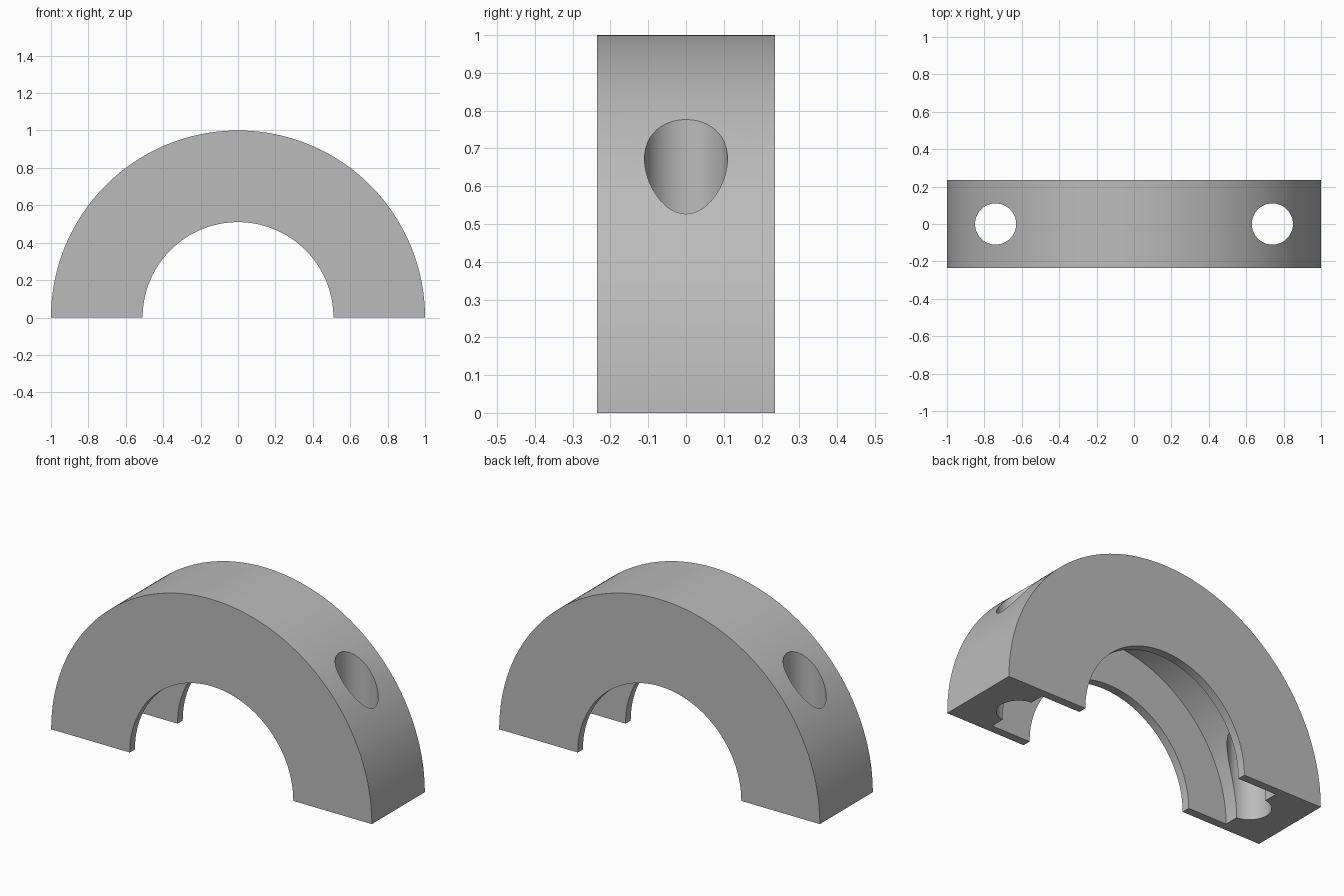
import bpy, bmesh
from math import pi, radians
from mathutils import Matrix, Vector

if "Cube" in bpy.data.objects:
    bpy.data.objects.remove(bpy.data.objects["Cube"], do_unlink=True)

OUTER, INNER, FLOOR = 1.0, 0.51, 0.75     # radii: outside, flange bore, groove floor
HALF, GROOVE = 0.236, 0.19                # half widths: body, groove
HOLE_X, HOLE_R = 0.74, 0.11
STEPS = 96

grey = bpy.data.materials.new("plain grey")
grey.use_nodes = True
colour = (0.5, 0.5, 0.5, 1)
grey.diffuse_color = colour
grey.node_tree.nodes["Principled BSDF"].inputs["Base Color"].default_value = colour


def finish(bm, name):
    bmesh.ops.recalc_face_normals(bm, faces=bm.faces)
    mesh = bpy.data.meshes.new(name)
    bm.to_mesh(mesh)
    bm.free()
    mesh.materials.append(grey)
    obj = bpy.data.objects.new(name, mesh)
    bpy.context.collection.objects.link(obj)
    return obj


# Half collar: a channel section swept through a half turn
section = [(OUTER, -HALF), (OUTER, HALF), (INNER, HALF), (INNER, GROOVE),
           (FLOOR, GROOVE), (FLOOR, -GROOVE), (INNER, -GROOVE), (INNER, -HALF)]
bm = bmesh.new()
rings = []
for i in range(STEPS + 1):
    turn = Matrix.Rotation(-pi * i / STEPS, 3, 'Y')
    rings.append([bm.verts.new(turn @ Vector((r, y, 0))) for r, y in section])
for a, b in zip(rings, rings[1:]):
    for k in range(len(section)):
        n = (k + 1) % len(section)
        bm.faces.new((a[k], a[n], b[n], b[k]))
bm.faces.new(rings[0])
bm.faces.new(rings[-1])
collar = finish(bm, "half_collar")

# Vertical bolt holes, one through each leg
bm = bmesh.new()
for side in (-1, 1):
    bmesh.ops.create_cone(bm, cap_ends=True, segments=48, radius1=HOLE_R, radius2=HOLE_R,
                          depth=3, matrix=Matrix.Translation((side * HOLE_X, 0, 0)))
cutter = finish(bm, "bolt_hole_cutter")
cutter.hide_render = True

cut = collar.modifiers.new("bolt holes", 'BOOLEAN')
cut.operation = 'DIFFERENCE'
cut.solver = 'EXACT'
cut.object = cutter

# Apply the cut and shade the curved walls smoothly
bpy.ops.object.select_all(action='DESELECT')
collar.select_set(True)
bpy.context.view_layer.objects.active = collar
bpy.ops.object.modifier_apply(modifier=cut.name)
bpy.data.objects.remove(cutter, do_unlink=True)
bpy.ops.object.shade_smooth_by_angle(angle=radians(30))
